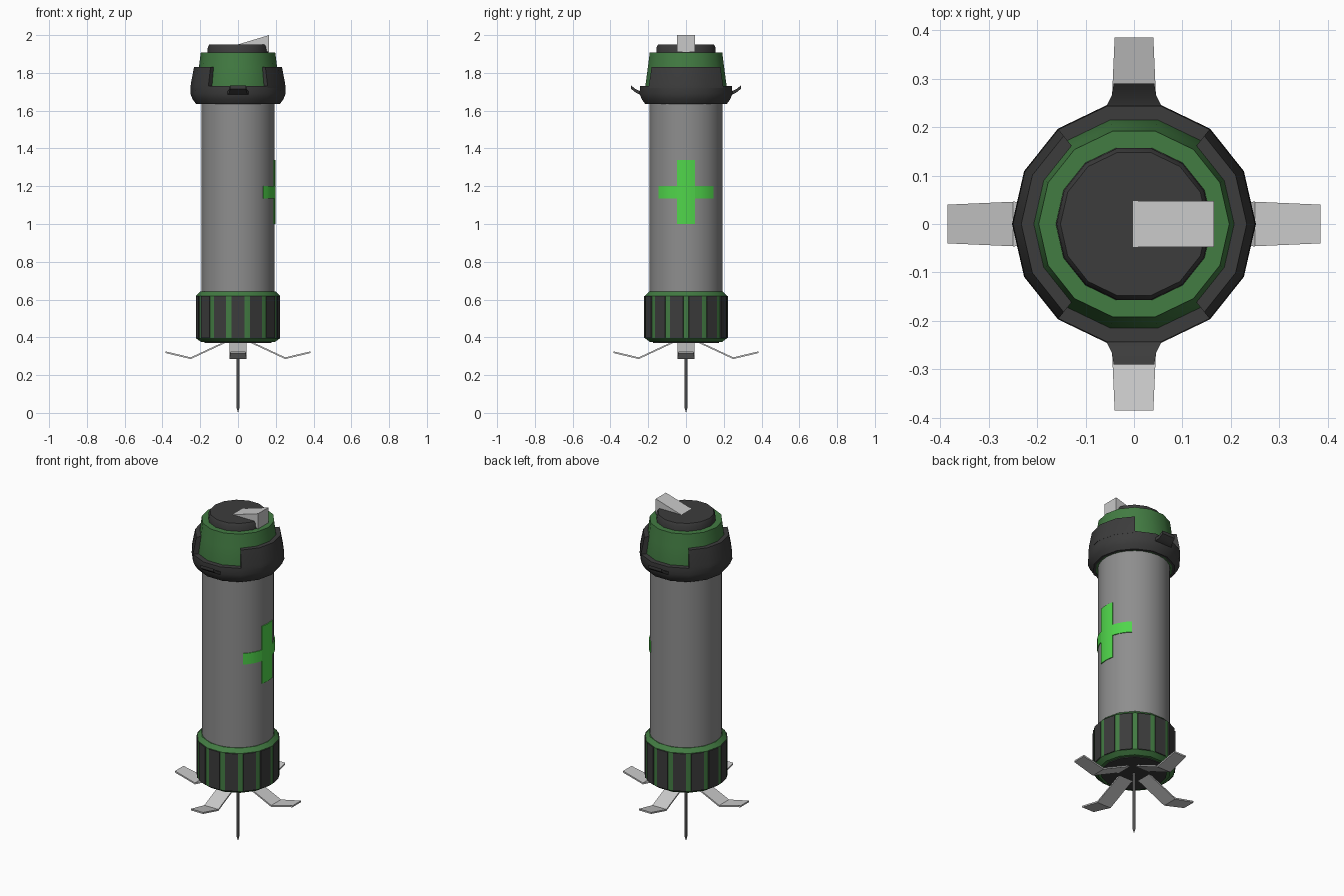
import bpy, bmesh, math
from mathutils import Matrix

if "Cube" in bpy.data.objects:
    bpy.data.objects.remove(bpy.data.objects["Cube"])


def material(name, color):
    m = bpy.data.materials.new(name)
    m.use_nodes = True
    m.diffuse_color = (*color, 1)
    m.node_tree.nodes["Principled BSDF"].inputs["Base Color"].default_value = (*color, 1)
    return m


GREY = material("casing grey", (0.27, 0.27, 0.27))
BLACK = material("rubber black", (0.045, 0.045, 0.045))
GREEN = material("dark green", (0.055, 0.2, 0.055))
BRIGHT = material("bright green", (0.08, 0.67, 0.07))
STEEL = material("light steel", (0.58, 0.58, 0.58))
SIDES = 14
STEP = 2 * math.pi / SIDES


def finish(name, bm, mat):
    bmesh.ops.remove_doubles(bm, verts=bm.verts, dist=1e-5)
    bmesh.ops.recalc_face_normals(bm, faces=bm.faces)
    mesh = bpy.data.meshes.new(name)
    bm.to_mesh(mesh)
    bm.free()
    mesh.materials.append(mat)
    ob = bpy.data.objects.new(name, mesh)
    bpy.context.collection.objects.link(ob)
    bpy.ops.object.select_all(action="DESELECT")
    ob.select_set(True)
    bpy.context.view_layer.objects.active = ob
    bpy.ops.object.shade_smooth_by_angle(angle=math.radians(30))
    return ob


def sweep(name, profile, mat, start=0.0, end=2 * math.pi, steps=SIDES):
    """Turn a closed (radius, height) profile about z, capping open arcs."""
    bm = bmesh.new()
    full = abs(end - start - 2 * math.pi) < 1e-4
    rows = []
    for i in range(steps if full else steps + 1):
        a = start + (end - start) * i / steps
        rows.append([bm.verts.new((r * math.cos(a), r * math.sin(a), z)) for r, z in profile])
    n = len(profile)
    for i in range(steps):
        p, q = rows[i], rows[(i + 1) % len(rows)]
        for j in range(n):
            k = (j + 1) % n
            bm.faces.new((p[j], q[j], q[k], p[k]))
    if not full:
        bm.faces.new(rows[0])
        bm.faces.new(rows[-1])
    return finish(name, bm, mat)


def strip(name, path, thick, mat, angle):
    """Flat bent strip; path holds (radius, height, half width)."""
    bm = bmesh.new()
    rows = [[bm.verts.new(c) for c in ((r, -w, z), (r, w, z), (r, w, z + thick), (r, -w, z + thick))]
            for r, z, w in path]
    for p, q in zip(rows, rows[1:]):
        for j in range(4):
            k = (j + 1) % 4
            bm.faces.new((p[j], q[j], q[k], p[k]))
    bm.faces.new(rows[0])
    bm.faces.new(rows[-1])
    bm.transform(Matrix.Rotation(angle, 4, "Z"))
    return finish(name, bm, mat)


# Main tube
sweep("body_tube", [(0, 0.5), (0.194, 0.5), (0.194, 1.7), (0, 1.7)], GREY, steps=28)

# Cross emblem wrapped around the +x side
R = 0.198
inner, outer = math.asin(0.048 / R), math.asin(0.145 / R)
for name, a, b, low, high in (("cross_upright", -inner, inner, 1.0, 1.34),
                              ("cross_arm_right", -outer, -inner, 1.135, 1.2),
                              ("cross_arm_left", inner, outer, 1.135, 1.2)):
    sweep(name, [(0.188, low), (R, low), (R, high), (0.188, high)], BRIGHT, a, b, 4)

# Lower collar with grip panels
sweep("lower_collar", [(0, 0.375), (0.195, 0.375), (0.222, 0.395), (0.222, 0.62),
                       (0.2, 0.642), (0, 0.642)], GREEN)
sweep("collar_underside", [(0, 0.37), (0.178, 0.37), (0.178, 0.39), (0, 0.39)], BLACK)
apothem = 0.222 * math.cos(STEP / 2)
for i in range(SIDES):
    bm = bmesh.new()
    bmesh.ops.create_cube(bm, size=1)
    bm.transform(Matrix.Translation((apothem, 0, 0.507)) @ Matrix.Diagonal((0.01, 0.07, 0.222, 1)))
    bm.transform(Matrix.Rotation((i + 0.5) * STEP, 4, "Z"))
    finish("grip_panel", bm, BLACK)

# Upper green cap and black end disc
sweep("upper_cap", [(0, 1.64), (0.216, 1.64), (0.222, 1.72), (0.207, 1.83),
                    (0.197, 1.908), (0, 1.908)], GREEN)
sweep("end_disc", [(0, 1.9), (0.162, 1.9), (0.16, 1.935), (0.152, 1.95), (0, 1.95)], BLACK)

# Black guard ring with two raised side flaps
sweep("guard_ring", [(0.208, 1.636), (0.222, 1.636), (0.24, 1.66), (0.252, 1.69),
                     (0.25, 1.73), (0.21, 1.73)], BLACK)
for name, mid in (("left_flap", 0), ("right_flap", math.pi)):
    sweep(name, [(0.212, 1.72), (0.251, 1.72), (0.25, 1.74), (0.233, 1.83), (0.205, 1.83)],
          BLACK, mid - 2 * STEP, mid + 2 * STEP, 4)

# Tabs at the front and back of the ring
for name, a in (("back_tab", math.pi / 2), ("front_tab", -math.pi / 2)):
    strip(name, [(0.21, 1.675, 0.056), (0.245, 1.685, 0.056),
                 (0.265, 1.695, 0.046), (0.29, 1.715, 0.042)], 0.018, BLACK, a)

# Folded steel legs and the ground spike
for i, side in enumerate(("left", "back", "right", "front")):
    strip(side + "_leg", [(0.04, 0.383, 0.045), (0.25, 0.285, 0.046), (0.385, 0.317, 0.04)],
          0.009, STEEL, i * math.pi / 2)
sweep("spike", [(0, 0), (0.007, 0.025), (0.008, 0.38), (0, 0.38)], GREY, steps=8)

# Wedge-shaped pull catch on the top
bm = bmesh.new()
ends = [[bm.verts.new((x, y, z)) for x, z in ((-0.012, 1.947), (0.165, 1.91), (0.165, 2.0))]
        for y in (-0.048, 0.048)]
for j in range(3):
    k = (j + 1) % 3
    bm.faces.new((ends[0][j], ends[0][k], ends[1][k], ends[1][j]))
for e in ends:
    bm.faces.new(e)
finish("pull_catch", bm, STEEL)
